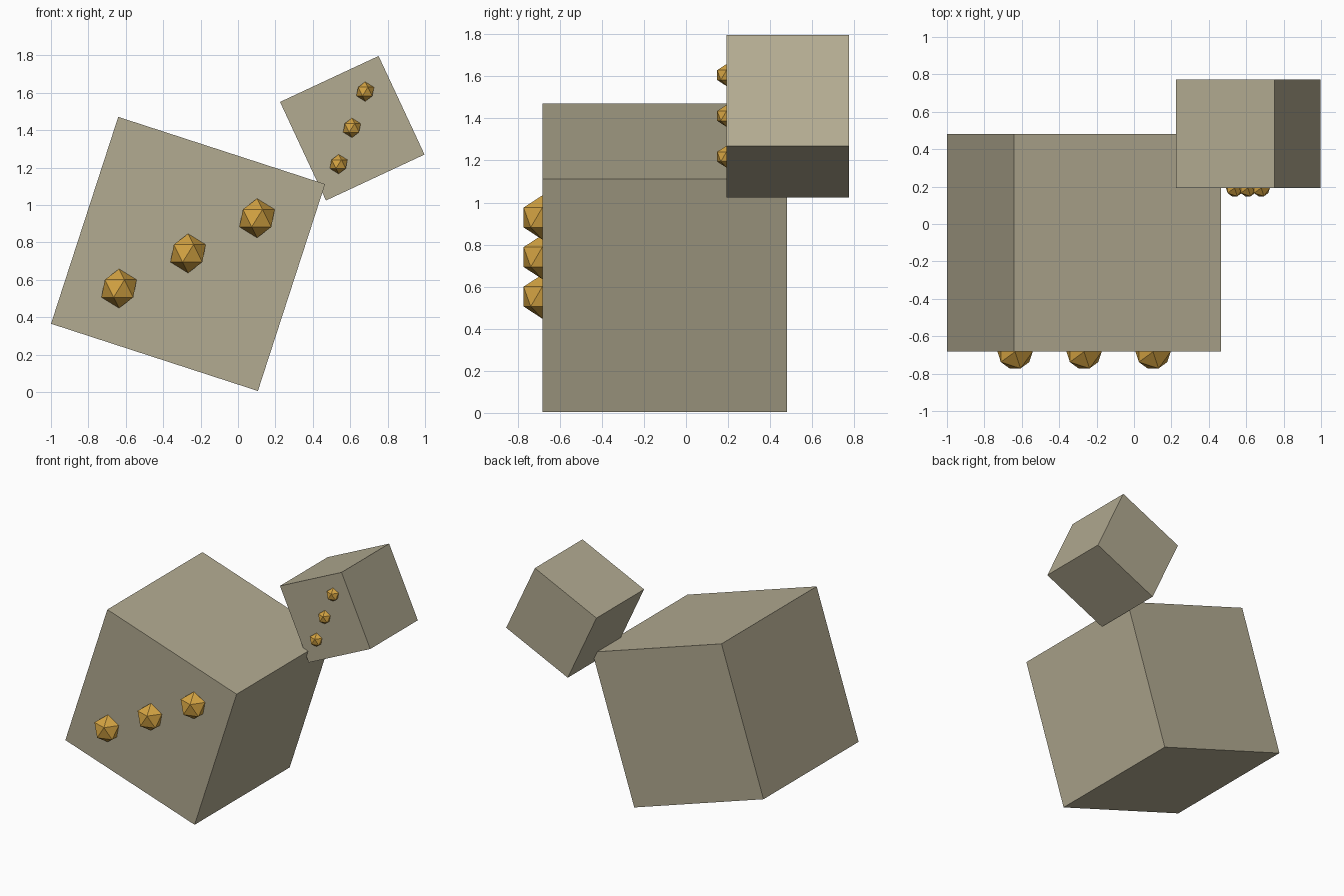
import bpy
import math

if "Cube" in bpy.data.objects:
    bpy.data.objects.remove(bpy.data.objects["Cube"])


def material(name, rgb):
    mat = bpy.data.materials.new(name)
    mat.diffuse_color = (*rgb, 1.0)
    mat.use_nodes = True
    mat.node_tree.nodes["Principled BSDF"].inputs["Base Color"].default_value = mat.diffuse_color
    return mat


stone = material("warm_stone", (0.448, 0.406, 0.285))
gold = material("gold", (0.656, 0.367, 0.055))


def block(name, size, loc, tilt):
    bpy.ops.mesh.primitive_cube_add(size=size, location=loc,
                                    rotation=(0, math.radians(tilt), 0))
    obj = bpy.context.object
    obj.name = name
    obj.data.materials.append(stone)


def stud_row(name, radius, centre, step):
    # three faceted studs, half sunk into the front face of a block
    for i in (-1, 0, 1):
        loc = (centre[0] + i * step[0], centre[1], centre[2] + i * step[1])
        bpy.ops.mesh.primitive_ico_sphere_add(subdivisions=1, radius=radius,
                                              location=loc)
        obj = bpy.context.object
        obj.name = f"{name}_{i + 2}"
        obj.data.materials.append(gold)


# Large tilted block and its studs
block("large_block", 1.163, (-0.267, -0.101, 0.738), 18)
stud_row("large_stud", 0.105, (-0.267, -0.683, 0.741), (0.369, 0.188))

# Small block resting on the corner, tilted the other way
block("small_block", 0.5815, (0.611, 0.483, 1.41), -25)
stud_row("small_stud", 0.0525, (0.609, 0.193, 1.412), (0.071, 0.194))
